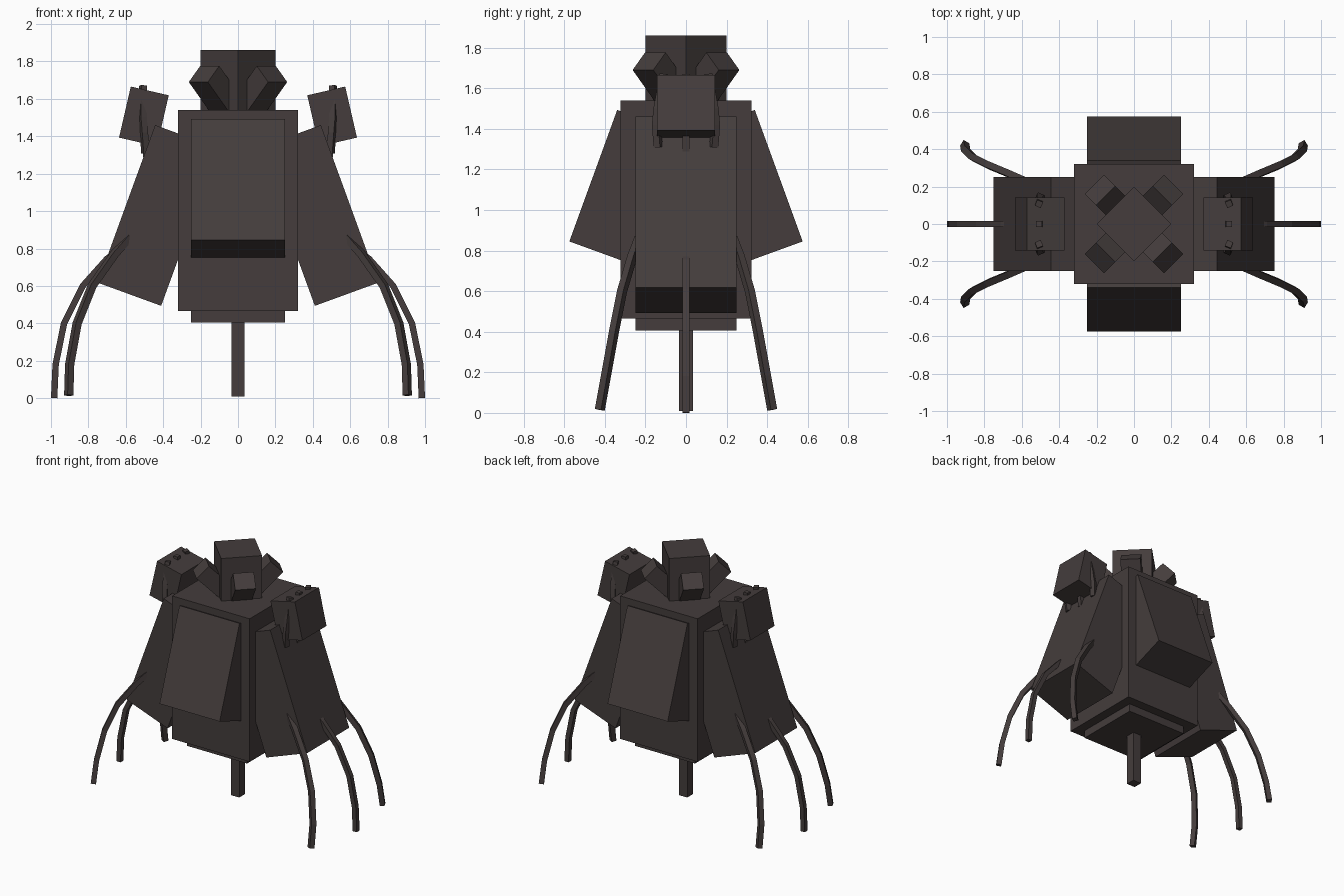
import bpy
import bmesh
from math import sin, cos, pi, radians
from mathutils import Vector, Matrix

cube = bpy.data.objects.get("Cube")
if cube:
    bpy.data.objects.remove(cube, do_unlink=True)

shell = bpy.data.materials.new("dark_warm_grey")
shell.use_nodes = True
colour = (0.058, 0.046, 0.045, 1)
shell.diffuse_color = colour
shell.node_tree.nodes["Principled BSDF"].inputs["Base Color"].default_value = colour


def finish(name, bm):
    bmesh.ops.recalc_face_normals(bm, faces=bm.faces)
    mesh = bpy.data.meshes.new(name)
    bm.to_mesh(mesh)
    bm.free()
    mesh.materials.append(shell)
    obj = bpy.data.objects.new(name, mesh)
    bpy.context.collection.objects.link(obj)
    return obj


def bridge(bm, rings):
    """Skin a list of vertex rings and cap both ends."""
    for a, b in zip(rings, rings[1:]):
        for i in range(len(a)):
            j = (i + 1) % len(a)
            bm.faces.new((a[i], a[j], b[j], b[i]))
    bm.faces.new(rings[0])
    bm.faces.new(rings[-1])


def box(name, half, low, high, turn=0):
    """Square block standing on the centre line."""
    bm = bmesh.new()
    bmesh.ops.create_cube(bm, size=1)
    bmesh.ops.scale(bm, vec=(2 * half, 2 * half, high - low), verts=bm.verts)
    bmesh.ops.translate(bm, vec=(0, 0, (low + high) / 2), verts=bm.verts)
    bmesh.ops.rotate(bm, matrix=Matrix.Rotation(turn, 3, 'Z'), verts=bm.verts)
    return finish(name, bm)


def leaning_box(name, corner, lean, height, depth, half_width, heading):
    """Box placed by its outer corner, leaning inward, turned to a heading."""
    up = Vector((-sin(lean), 0, cos(lean))) * height
    inward = Vector((-cos(lean), 0, -sin(lean))) * depth
    start = Vector((corner[0], 0, corner[1]))
    profile = (start, start + up, start + up + inward, start + inward)
    turn = Matrix.Rotation(heading, 3, 'Z')
    bm = bmesh.new()
    rings = [[bm.verts.new(turn @ (p + Vector((0, s * half_width, 0)))) for p in profile]
             for s in (-1, 1)]
    bridge(bm, rings)
    return finish(name, bm)


def square_tube(name, path, half, mirror_x=1, mirror_y=1):
    """Sweep a square section along a bent path."""
    pts = [Vector((x * mirror_x, y * mirror_y, z)) for x, y, z in path]
    span = pts[-1] - pts[0]
    side = Vector((-span.y, span.x, 0)).normalized()
    bm = bmesh.new()
    rings = []
    for i, p in enumerate(pts):
        along = (pts[min(i + 1, len(pts) - 1)] - pts[max(i - 1, 0)]).normalized()
        u = (side - along * side.dot(along)).normalized() * half
        v = along.cross(u)
        rings.append([bm.verts.new(p + q) for q in (u + v, v - u, -u - v, u - v)])
    bridge(bm, rings)
    return finish(name, bm)


# Central column
box("body", 0.322, 0.465, 1.54)
box("base_plate", 0.25, 0.405, 0.475)
box("centre_post", 0.035, 0.01, 0.42)
box("head", 0.1414, 1.5, 1.86, pi / 4)

# Angled blocks around the head
for k in range(4):
    leaning_box(f"head_block_{k + 1}", (0.3, 1.69), pi / 4, 0.122, 0.3, 0.072,
                pi / 4 + k * pi / 2)

# Sloping panels on the front and back
for label, heading in (("front", -pi / 2), ("back", pi / 2)):
    leaning_box(f"{label}_panel", (0.575, 0.845), radians(20), 0.69, 0.36, 0.25, heading)

# Leg and finger paths for the left side
middle_leg = [(0.64, 0, 0.79), (0.7, 0, 0.745), (0.83, 0, 0.6),
              (0.93, 0, 0.4), (0.975, 0, 0.18), (0.983, 0, 0)]
outer_leg = [(0.58, 0.23, 0.86), (0.66, 0.265, 0.77), (0.78, 0.315, 0.6),
             (0.86, 0.355, 0.4), (0.9, 0.395, 0.18), (0.905, 0.425, 0.015)]
middle_finger = [(0.508, 0, 1.67), (0.503, 0, 1.42), (0.49, 0, 1.29)]
outer_finger = [(0.508, 0.107, 1.67), (0.51, 0.138, 1.5),
                (0.503, 0.146, 1.42), (0.495, 0.137, 1.31)]

for label, mx, heading in (("left", 1, 0), ("right", -1, pi)):
    # Side panel and shoulder pod
    leaning_box(f"{label}_side_panel", (0.75, 0.617), radians(20), 0.897, 0.361, 0.25, heading)
    leaning_box(f"{label}_shoulder_pod", (0.636, 1.393), radians(13), 0.28, 0.208, 0.143, heading)
    # Bent legs and the fingers that pass through the pod
    square_tube(f"{label}_middle_leg", middle_leg, 0.017, mx)
    square_tube(f"{label}_middle_finger", middle_finger, 0.017, mx)
    for place, my in (("front", -1), ("back", 1)):
        square_tube(f"{label}_{place}_leg", outer_leg, 0.018, mx, my)
        square_tube(f"{label}_{place}_finger", outer_finger, 0.017, mx, my)
